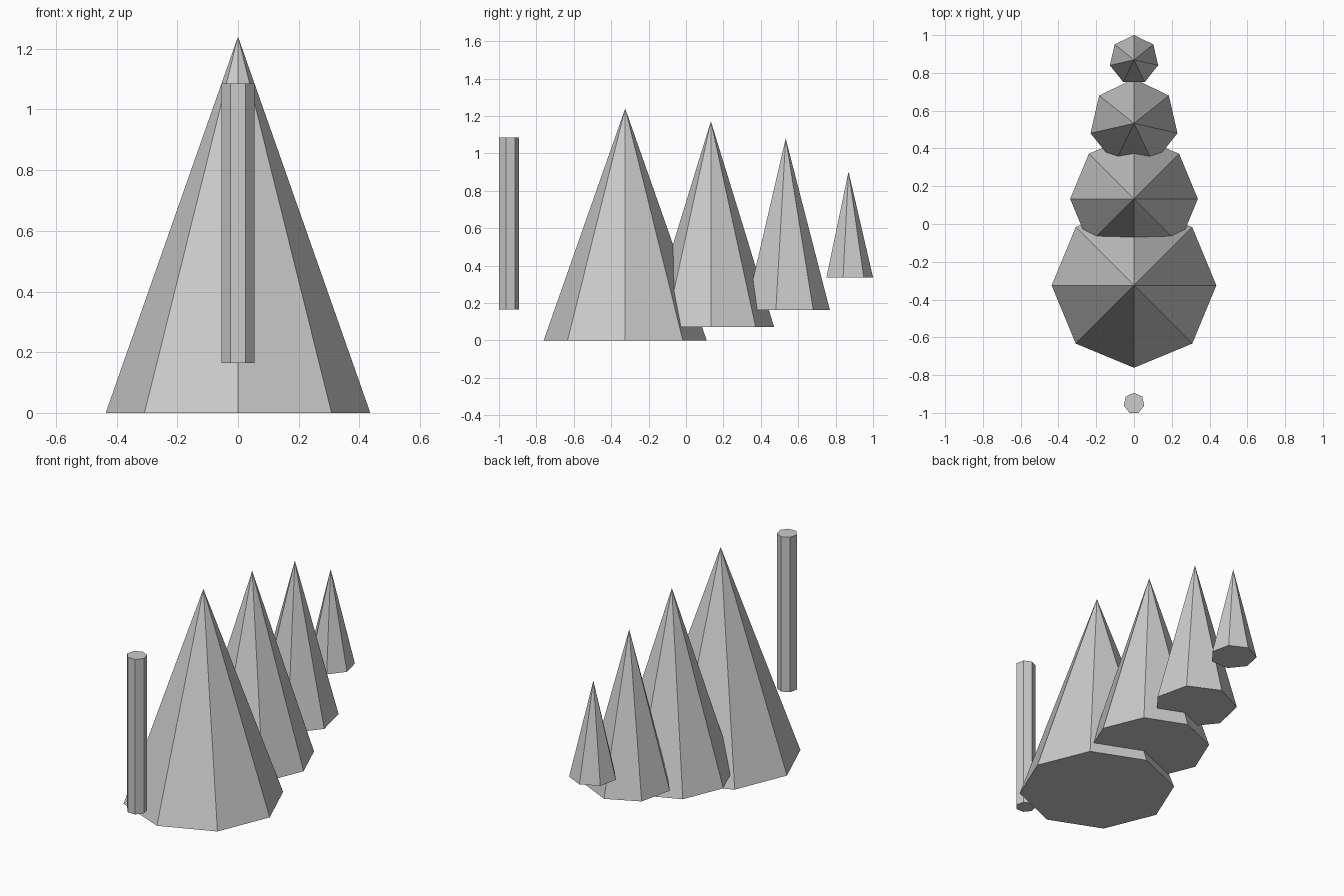
import bpy

if "Cube" in bpy.data.objects:
    bpy.data.objects.remove(bpy.data.objects["Cube"])


def spire(name, y, radius, sides, z0, z1, top_radius=0.0):
    """Upright low-poly cone or post with a corner pointing to +y."""
    bpy.ops.mesh.primitive_cone_add(
        vertices=sides, radius1=radius, radius2=top_radius,
        depth=z1 - z0, end_fill_type='NGON',
        location=(0, y, (z0 + z1) / 2))
    bpy.context.object.name = name


# Row of four cones shrinking and rising towards the back
CONES = [
    # y, radius, sides, base z, tip z
    (-0.325, 0.436, 8, 0.0, 1.24),
    (0.133, 0.338, 8, 0.073, 1.172),
    (0.533, 0.236, 7, 0.163, 1.08),
    (0.869, 0.131, 7, 0.337, 0.903),
]
for i, (y, r, n, z0, z1) in enumerate(CONES, 1):
    spire(f"cone_{i}", y, r, n, z0, z1)

# Separate seven-sided post at the front
spire("trunk_post", -0.949, 0.056, 7, 0.165, 1.085, top_radius=0.056)
